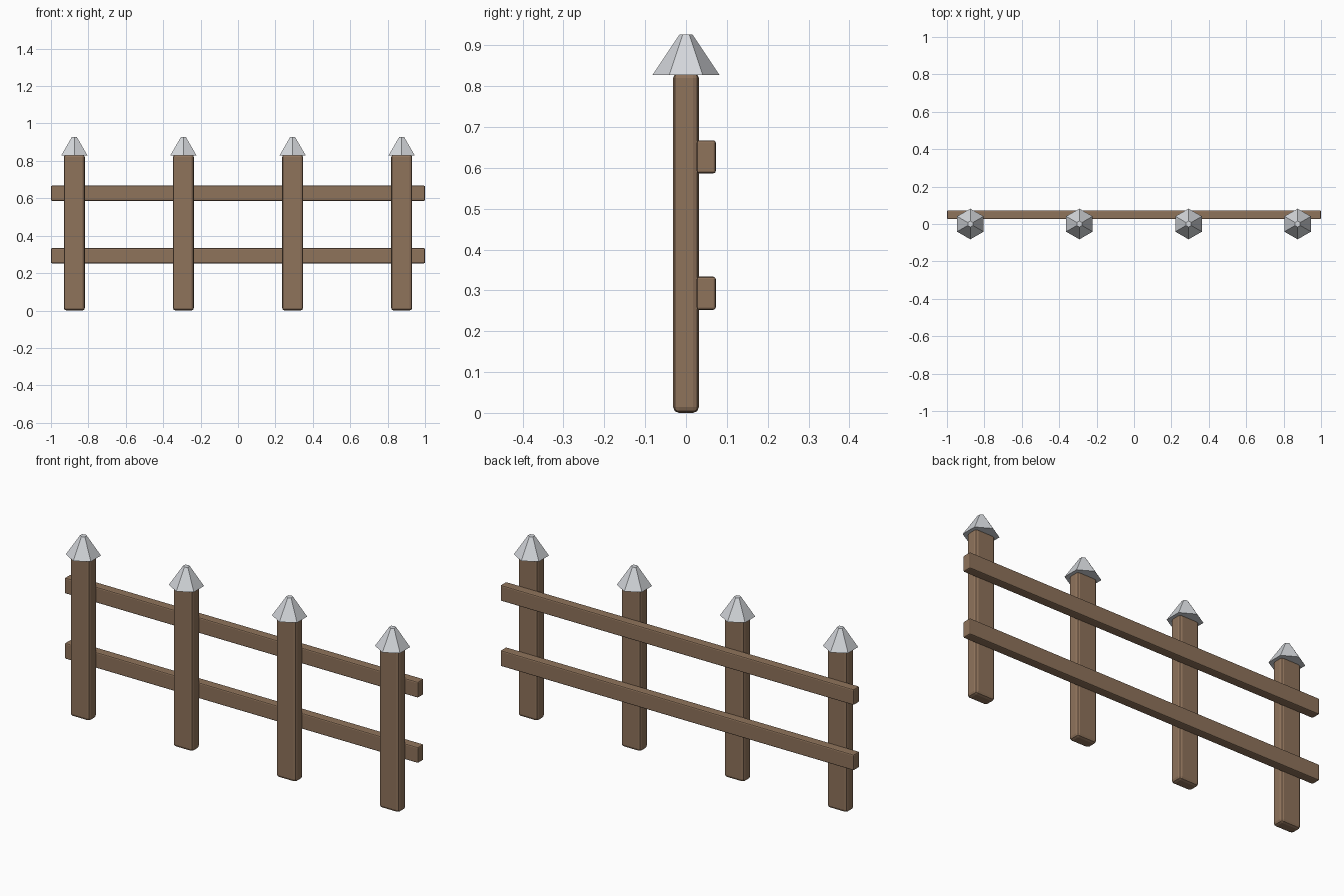
import bpy, bmesh, math
from mathutils import Matrix

if "Cube" in bpy.data.objects:
    bpy.data.objects.remove(bpy.data.objects["Cube"])


def material(name, rgb):
    m = bpy.data.materials.new(name)
    m.diffuse_color = (*rgb, 1.0)
    m.use_nodes = True
    m.node_tree.nodes["Principled BSDF"].inputs["Base Color"].default_value = m.diffuse_color
    return m


wood = material("brown_wood", (0.275, 0.172, 0.105))
metal = material("light_grey_metal", (0.66, 0.68, 0.71))


def finish(bm, name, mat):
    mesh = bpy.data.meshes.new(name)
    bm.to_mesh(mesh)
    bm.free()
    mesh.materials.append(mat)
    obj = bpy.data.objects.new(name, mesh)
    bpy.context.collection.objects.link(obj)
    return obj


def beam(name, center, size, bevel):
    """Box with rounded edges."""
    bm = bmesh.new()
    bmesh.ops.create_cube(bm, size=1.0)
    bmesh.ops.scale(bm, vec=size, verts=bm.verts)
    bmesh.ops.translate(bm, vec=center, verts=bm.verts)
    bmesh.ops.bevel(bm, geom=bm.edges[:], offset=bevel, segments=2,
                    profile=0.5, affect='EDGES')
    return finish(bm, name, wood)


def cap(name, x):
    """Six-sided blunt cone with corners facing front and back."""
    bm = bmesh.new()
    place = Matrix.Translation((x, 0, 0.877)) @ Matrix.Rotation(math.pi / 6, 4, 'Z')
    bmesh.ops.create_cone(bm, cap_ends=True, segments=6, radius1=0.082,
                          radius2=0.016, depth=0.099, matrix=place)
    # Turn corners onto the y axis whichever way the cone starts
    if max(v.co.y for v in bm.verts) < 0.08:
        bmesh.ops.rotate(bm, cent=(x, 0, 0), verts=bm.verts,
                         matrix=Matrix.Rotation(math.pi / 6, 3, 'Z'))
    return finish(bm, name, metal)


# Upright posts with their caps
for i, x in enumerate((-0.875, -0.292, 0.292, 0.875), 1):
    beam(f"post_{i}", (x, 0, 0.417), (0.112, 0.063, 0.834), 0.014)
    cap(f"post_cap_{i}", x)

# Horizontal rails behind the posts
for name, z in (("lower_rail", 0.293), ("upper_rail", 0.627)):
    beam(name, (0, 0.0495, z), (2.0, 0.047, 0.081), 0.006)
